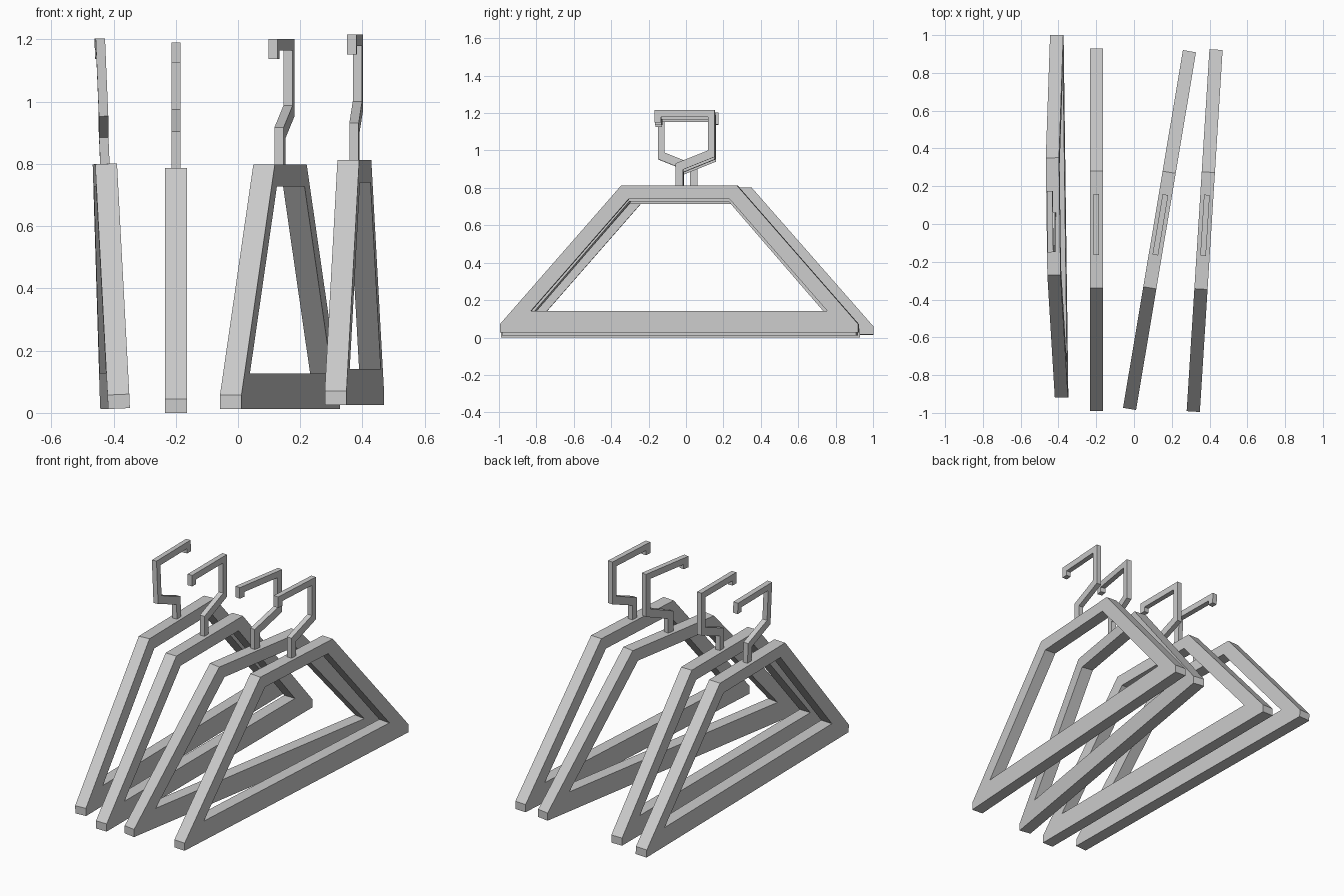
import bpy
import bmesh
from math import radians
from mathutils import Euler, Matrix

if "Cube" in bpy.data.objects:
    bpy.data.objects.remove(bpy.data.objects["Cube"])

grey = bpy.data.materials.new("plain_grey")
grey.use_nodes = True
colour = (0.6, 0.6, 0.6, 1)
grey.diffuse_color = colour
grey.node_tree.nodes["Principled BSDF"].inputs["Base Color"].default_value = colour


def plate_mesh(name, points, polygons, thickness):
    """Flat (y, z) polygons thickened evenly along x."""
    bm = bmesh.new()
    verts = [bm.verts.new((-thickness / 2, y, z)) for y, z in points]
    for polygon in polygons:
        bm.faces.new([verts[i] for i in polygon])
    grown = bmesh.ops.extrude_face_region(bm, geom=bm.faces[:], use_keep_orig=True)
    moved = [v for v in grown["geom"] if isinstance(v, bmesh.types.BMVert)]
    bmesh.ops.translate(bm, verts=moved, vec=(thickness, 0, 0))
    bmesh.ops.recalc_face_normals(bm, faces=bm.faces[:])
    mesh = bpy.data.meshes.new(name)
    bm.to_mesh(mesh)
    bm.free()
    mesh.materials.append(grey)
    return mesh


# Trapezoid frame: outer outline, then the opening
outer = [(-.96, 0), (.96, 0), (.96, .045), (.31, .787), (-.31, .787), (-.96, .045)]
inner = [(-.795, .115), (.795, .115), (.27, .715), (-.27, .715)]
bars = [(0, 1, 7, 6), (1, 2, 3, 8, 7), (3, 4, 9, 8), (4, 5, 0, 6, 9)]
frame_mesh = plate_mesh("hanger_frame", outer + inner, bars, 0.07)

# Angular hook: stem, slanted arm, upright, top bar and turned-down tip
hook = [(-.02, .787), (-.02, .905), (.155, .975), (.155, 1.153), (-.098, 1.153),
        (-.098, 1.125), (-.134, 1.125), (-.134, 1.19), (.19, 1.19), (.19, .94),
        (.02, .872), (.02, .787)]
hook_mesh = plate_mesh("hanger_hook", hook, [range(len(hook))], 0.03)

# Four hangers: position, sideways lean, turn
hangers = [
    ((-.395, .041, .014), 2.4, 180.75),
    ((-.199, -.03, 0), 0, 0),
    ((.135, -.032, .012), 0, -9.5),
    ((.374, -.035, .026), 0, -3.6),
]
for number, (place, lean, turn) in enumerate(hangers, 1):
    pose = Matrix.Translation(place) @ Euler((0, radians(lean), radians(turn))).to_matrix().to_4x4()
    for part, mesh in (("frame", frame_mesh), ("hook", hook_mesh)):
        obj = bpy.data.objects.new(f"hanger_{number}_{part}", mesh)
        obj.matrix_world = pose
        bpy.context.collection.objects.link(obj)
